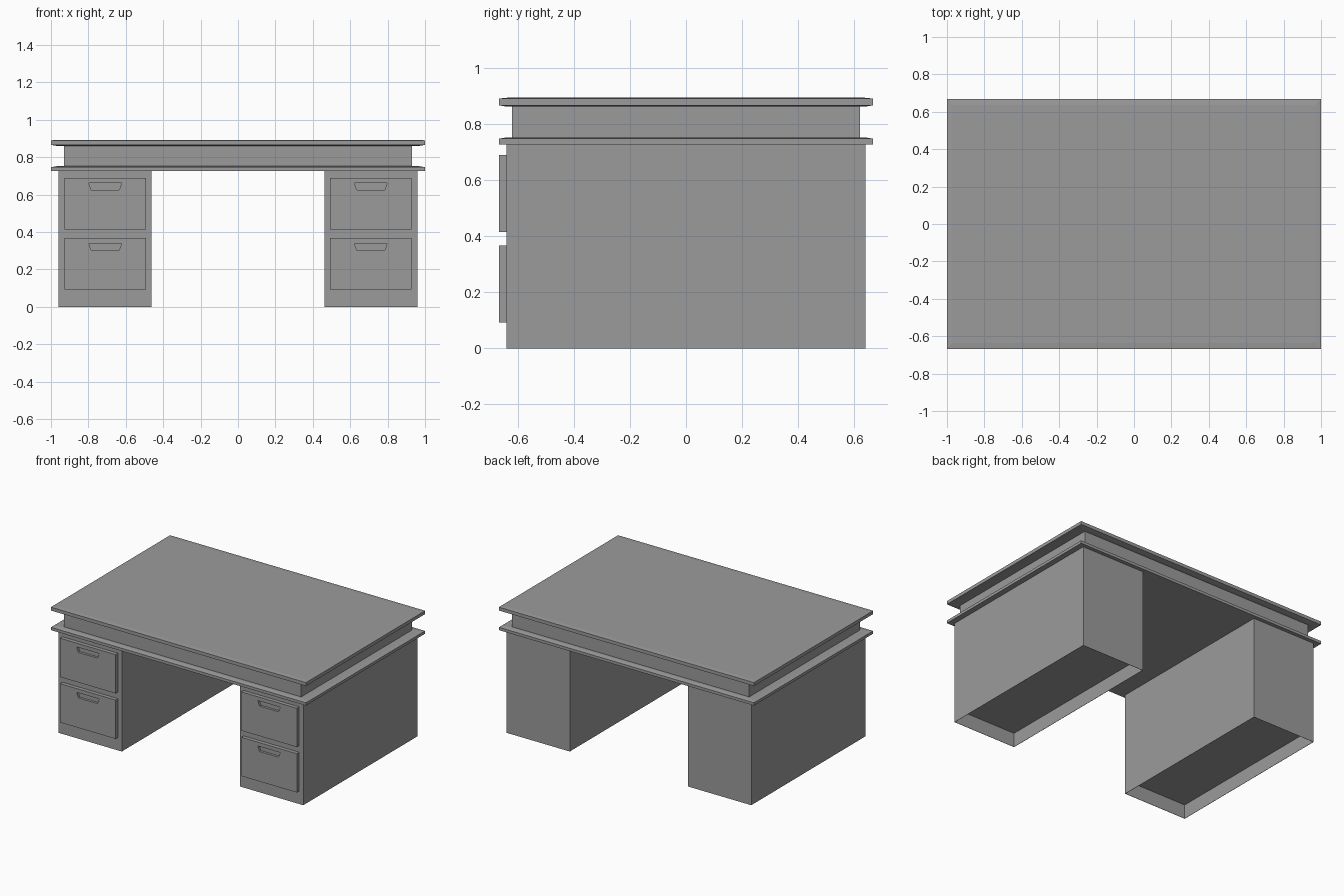
import bpy
import bmesh

if "Cube" in bpy.data.objects:
    bpy.data.objects.remove(bpy.data.objects["Cube"], do_unlink=True)

GREY = (0.33, 0.33, 0.33, 1.0)
grey = bpy.data.materials.new("plain_grey")
grey.use_nodes = True
grey.diffuse_color = GREY
grey.node_tree.nodes["Principled BSDF"].inputs["Base Color"].default_value = GREY


def finish(name, bm):
    """Turn a bmesh into a flat-shaded grey object."""
    bmesh.ops.recalc_face_normals(bm, faces=bm.faces)
    mesh = bpy.data.meshes.new(name)
    bm.to_mesh(mesh)
    bm.free()
    mesh.materials.append(grey)
    obj = bpy.data.objects.new(name, mesh)
    bpy.context.collection.objects.link(obj)
    return obj


def box(x, y, z):
    """A bmesh box from three (low, high) ranges."""
    bm = bmesh.new()
    bmesh.ops.create_cube(bm, size=1)
    for v in bm.verts:
        for i, (low, high) in enumerate((x, y, z)):
            v.co[i] = low if v.co[i] < 0 else high
    return bm


def facing(bm, direction):
    bm.normal_update()
    return [f for f in bm.faces if f.normal.z * direction > 0.9]


def raise_face(bm, direction, inset, depth):
    """Inset the top or bottom face and move it along z."""
    faces = facing(bm, direction)
    bmesh.ops.inset_region(bm, faces=faces, thickness=inset, use_even_offset=True)
    for v in faces[0].verts:
        v.co.z += depth


# Two boards with shallow tapered faces, and the frame between them
X, Y = (-1, 1), (-0.667, 0.667)
top = box(X, Y, (0.866, 0.89))
raise_face(top, 1, 0.03, 0.003)
raise_face(top, -1, 0.03, -0.005)
finish("desk_top", top)

lower = box(X, Y, (0.727, 0.747))
raise_face(lower, 1, 0.03, 0.005)
finish("lower_board", lower)

finish("middle_frame", box((-0.93, 0.93), (-0.62, 0.62), (0.75, 0.862)))


def pedestal(side, s):
    # Cabinet with a thin-walled hollow base
    def span(a, b):
        return tuple(sorted((s * a, s * b)))

    body = box(span(0.463, 0.96), (-0.64, 0.64), (0, 0.728))
    base = facing(body, -1)
    bmesh.ops.inset_region(body, faces=base, thickness=0.002, use_even_offset=True)
    pocket = bmesh.ops.extrude_face_region(body, geom=base)["geom"]
    for v in pocket:
        if isinstance(v, bmesh.types.BMVert):
            v.co.z = 0.1
    bmesh.ops.delete(body, geom=[f for f in base if f.is_valid], context="FACES")
    finish(side + "_pedestal", body)

    # Drawer fronts with a tapered finger pull cut into each
    for level, z in (("lower", 0.092), ("upper", 0.414)):
        drawer = finish(f"{side}_{level}_drawer",
                        box(span(0.493, 0.928), (-0.667, -0.638), (z, z + 0.275)))
        mid = s * 0.71
        pull = box((mid - 0.088, mid + 0.088), (-0.7, -0.65), (z + 0.212, z + 0.248))
        for v in pull.verts:
            if v.co.z < z + 0.23:
                v.co.x = mid + (v.co.x - mid) * 0.85
        cutter = finish(f"{side}_{level}_pull_cutter", pull)
        cutter.hide_render = True
        cutter.hide_viewport = True
        cut = drawer.modifiers.new("finger_pull", "BOOLEAN")
        cut.operation = "DIFFERENCE"
        cut.solver = "EXACT"
        cut.object = cutter


pedestal("left", 1)
pedestal("right", -1)
